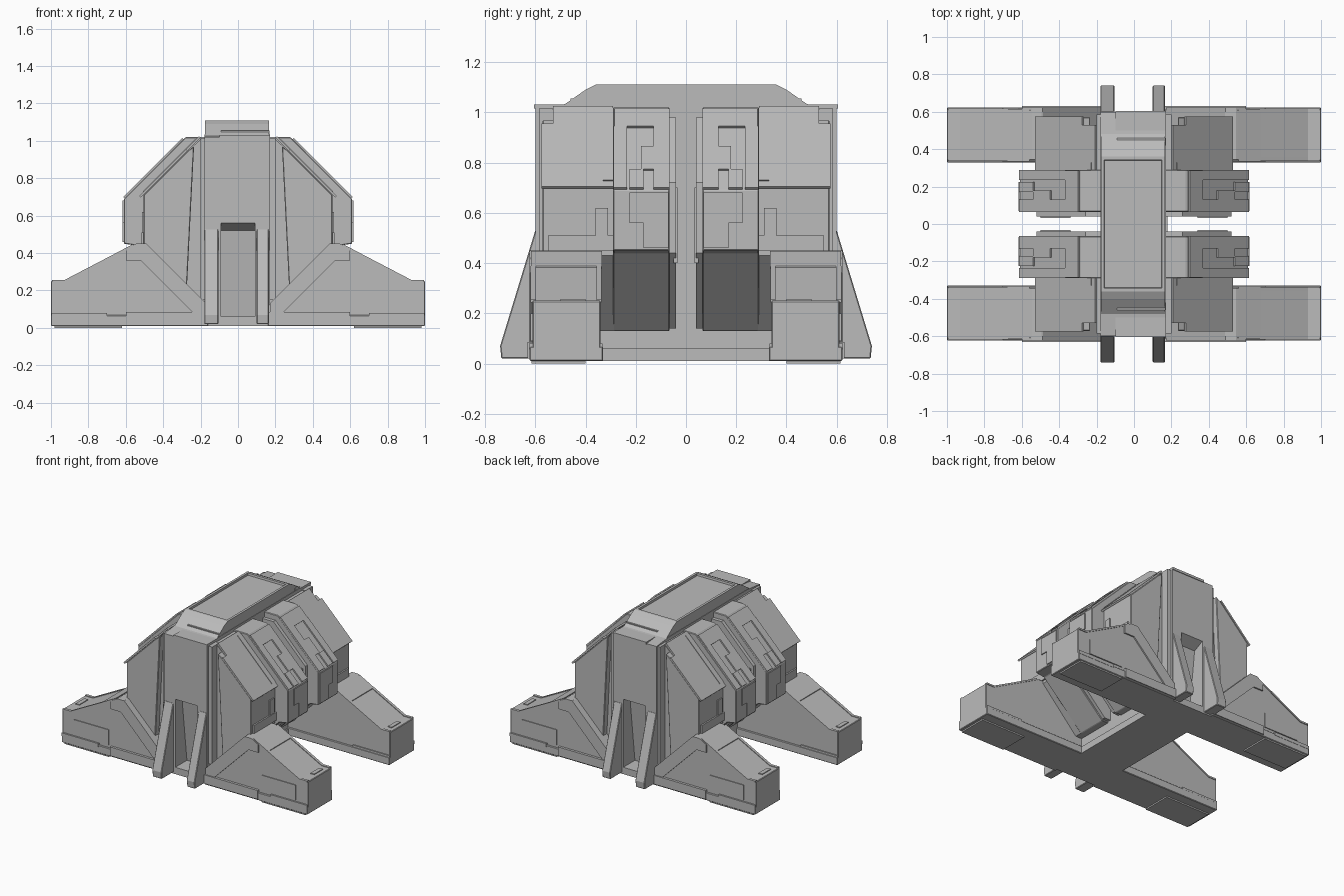
import bpy, bmesh

cube = bpy.data.objects.get("Cube")
if cube:
    bpy.data.objects.remove(cube, do_unlink=True)

grey = bpy.data.materials.new("plain grey")
grey.use_nodes = True
grey.diffuse_color = (0.5, 0.5, 0.5, 1)
bsdf = next(n for n in grey.node_tree.nodes if n.type == "BSDF_PRINCIPLED")
bsdf.inputs["Base Color"].default_value = (0.5, 0.5, 0.5, 1)
bsdf.inputs["Roughness"].default_value = 0.7


def prism(name, profile, axis, a, b, mirror="", bevel=0.0, inset_top=False):
    """Extrude an (x or y, z) profile along axis from a to b, mirrored about the world axes."""
    bm = bmesh.new()
    place = (lambda p, t: (p[0], t, p[1])) if axis == "y" else (lambda p, t: (t, p[0], p[1]))
    near = [bm.verts.new(place(p, a)) for p in profile]
    far = [bm.verts.new(place(p, b)) for p in profile]
    bm.faces.new(near)
    bm.faces.new(far[::-1])
    n = len(profile)
    for i in range(n):
        j = (i + 1) % n
        bm.faces.new((near[j], near[i], far[i], far[j]))
    bmesh.ops.recalc_face_normals(bm, faces=bm.faces[:])
    if inset_top:
        top = max(bm.faces, key=lambda f: f.calc_center_median().z)
        bmesh.ops.inset_region(bm, faces=[top], thickness=0.025, depth=0)
        bmesh.ops.inset_region(bm, faces=[top], thickness=0.003, depth=-0.015)
    mesh = bpy.data.meshes.new(name)
    bm.to_mesh(mesh)
    bm.free()
    mesh.materials.append(grey)
    ob = bpy.data.objects.new(name, mesh)
    bpy.context.collection.objects.link(ob)
    if bevel:
        mod = ob.modifiers.new("edge", "BEVEL")
        mod.width, mod.segments = bevel, 1
    if mirror:
        mod = ob.modifiers.new("mirror", "MIRROR")
        mod.use_axis = ("x" in mirror, "y" in mirror, False)
        mod.use_mirror_merge = False
    return ob


def box(name, x, y, z, mirror="xy", bevel=0.0):
    return prism(name, [(x[0], z[0]), (x[1], z[0]), (x[1], z[1]), (x[0], z[1])],
                 "y", y[0], y[1], mirror, bevel)


def slope_plate(name, total, x, y, t=0.009):
    """Thin plate lying on a 45 degree roof where x + z = total."""
    s = total - 0.004
    prism(name, [(x[0], s - x[0]), (x[1], s - x[1]),
                 (x[1] + t, s - x[1] + t), (x[0] + t, s - x[0] + t)], "y", y[0], y[1], "xy")


def symmetric(half):
    return half + [(-y, z) for y, z in reversed(half)]


# Central spine: two cheeks, a core with hollowed ends, and a raised roof
cheek = symmetric([(0.60, 0.02), (0.60, 1.02), (0.46, 1.035)])
core = symmetric([(0.46, 0.02), (0.52, 0.52), (0.60, 0.56), (0.60, 1.02), (0.46, 1.035)])
prism("spine_right_cheek", cheek, "x", -0.18, -0.09)
prism("spine_left_cheek", cheek, "x", 0.09, 0.17)
prism("spine_core", core, "x", -0.09, 0.09)
roof = symmetric([(0.50, 1.02), (0.40, 1.09), (0.36, 1.11)])
prism("spine_roof", roof, "x", -0.177, 0.167, inset_top=True)
box("roof_end_lip", (-0.10, 0.17), (0.50, 0.605), (1.015, 1.032), "y")
box("roof_end_step", (-0.09, 0.168), (0.42, 0.46), (1.03, 1.055), "y")
box("spine_base", (-0.18, 0.18), (-0.60, 0.60), (0.01, 0.06), "")

# Sloping end struts
strut = [(0.50, 0.02), (0.735, 0.02), (0.74, 0.07), (0.60, 0.53), (0.50, 0.53)]
prism("right_strut", strut, "x", -0.18, -0.105, "y", 0.004)
prism("left_strut", strut, "x", 0.10, 0.165, "y", 0.004)

# Inner armour blocks
inner = [(0.16, 0.13), (0.22, 0.13), (0.54, 0.44), (0.61, 0.45),
         (0.61, 0.69), (0.28, 1.02), (0.16, 1.02)]
prism("inner_block", inner, "y", 0.065, 0.29, "xy", 0.004)
inner_side = [(0.16, 0.14), (0.22, 0.14), (0.52, 0.44), (0.52, 0.72), (0.26, 0.98), (0.16, 0.98)]
prism("inner_block_side", inner_side, "y", 0.04, 0.08, "xy")
box("inner_side_panel", (0.34, 0.50), (0.033, 0.05), (0.40, 0.70))
slope_plate("roof_panel_top", 1.30, (0.29, 0.36), (0.065, 0.285))
slope_plate("roof_panel_strip", 1.30, (0.36, 0.605), (0.065, 0.13))
slope_plate("roof_panel_middle", 1.30, (0.44, 0.53), (0.13, 0.18))
slope_plate("roof_panel_tab", 1.30, (0.53, 0.605), (0.17, 0.225))
slope_plate("roof_panel_edge", 1.30, (0.36, 0.605), (0.235, 0.288))
box("inner_wall_panel", (0.60, 0.617), (0.07, 0.17), (0.46, 0.68))
box("inner_wall_tab", (0.60, 0.617), (0.17, 0.225), (0.56, 0.68))

# Outer armour blocks, with a slot between spine and end armour
outer = [(0.16, 0.13), (0.22, 0.13), (0.505, 0.43), (0.505, 0.71), (0.20, 1.01), (0.16, 1.01)]
prism("outer_block", outer, "y", 0.285, 0.53, "xy")
armour = [(0.275, 0.18), (0.505, 0.42), (0.505, 0.71), (0.265, 0.95), (0.235, 0.97)]
prism("end_armour", armour, "y", 0.52, 0.572, "xy", 0.004)
slope_plate("outer_roof_plate", 1.22, (0.20, 0.52), (0.29, 0.53))
slope_plate("outer_roof_edge", 1.22, (0.27, 0.52), (0.53, 0.575))
slope_plate("outer_roof_step", 1.225, (0.22, 0.50), (0.29, 0.33))
box("outer_wall_panel", (0.50, 0.513), (0.31, 0.36), (0.45, 0.62))
box("outer_wall_ledge", (0.50, 0.516), (0.29, 0.55), (0.45, 0.51))
box("slot_trim", (0.165, 0.20), (0.50, 0.585), (0.15, 1.015))

# Four legs with panelled sides and layered feet
leg = [(0.16, 0.06), (0.16, 0.12), (0.49, 0.45), (0.545, 0.45),
       (0.93, 0.25), (1.0, 0.25), (1.0, 0.06)]
prism("leg", leg, "y", 0.34, 0.612, "xy", 0.004)
brace = [(0.17, 0.08), (0.17, 0.13), (0.49, 0.45), (0.545, 0.45), (0.60, 0.42), (0.60, 0.36),
         (0.52, 0.36), (0.24, 0.08)]
prism("leg_brace", brace, "y", 0.60, 0.622, "xy")
top_plate = [(0.56, 0.436), (0.675, 0.376), (0.675, 0.388), (0.56, 0.449)]
prism("leg_top_plate", top_plate, "y", 0.335, 0.616, "xy")
for name, y in (("leg_outer_rail", (0.598, 0.618)), ("leg_inner_rail", (0.336, 0.356))):
    rail = [(0.675, 0.375), (0.93, 0.243), (0.995, 0.243), (0.995, 0.255), (0.93, 0.255), (0.675, 0.388)]
    prism(name, rail, "y", y[0], y[1], "xy")
box("leg_tip_slot", (0.94, 0.97), (0.40, 0.50), (0.24, 0.256))
box("leg_end_panel", (0.99, 1.0), (0.37, 0.58), (0.09, 0.23))
box("leg_side_panel", (0.62, 0.90), (0.60, 0.618), (0.09, 0.20))
box("foot", (0.16, 1.0), (0.33, 0.622), (0.01, 0.068), bevel=0.004)
box("foot_trim", (0.16, 0.60), (0.50, 0.63), (0.02, 0.085))
box("foot_end_trim", (0.70, 0.998), (0.332, 0.624), (0.055, 0.08))
box("foot_pad", (0.62, 0.98), (0.40, 0.615), (0.0, 0.02))
